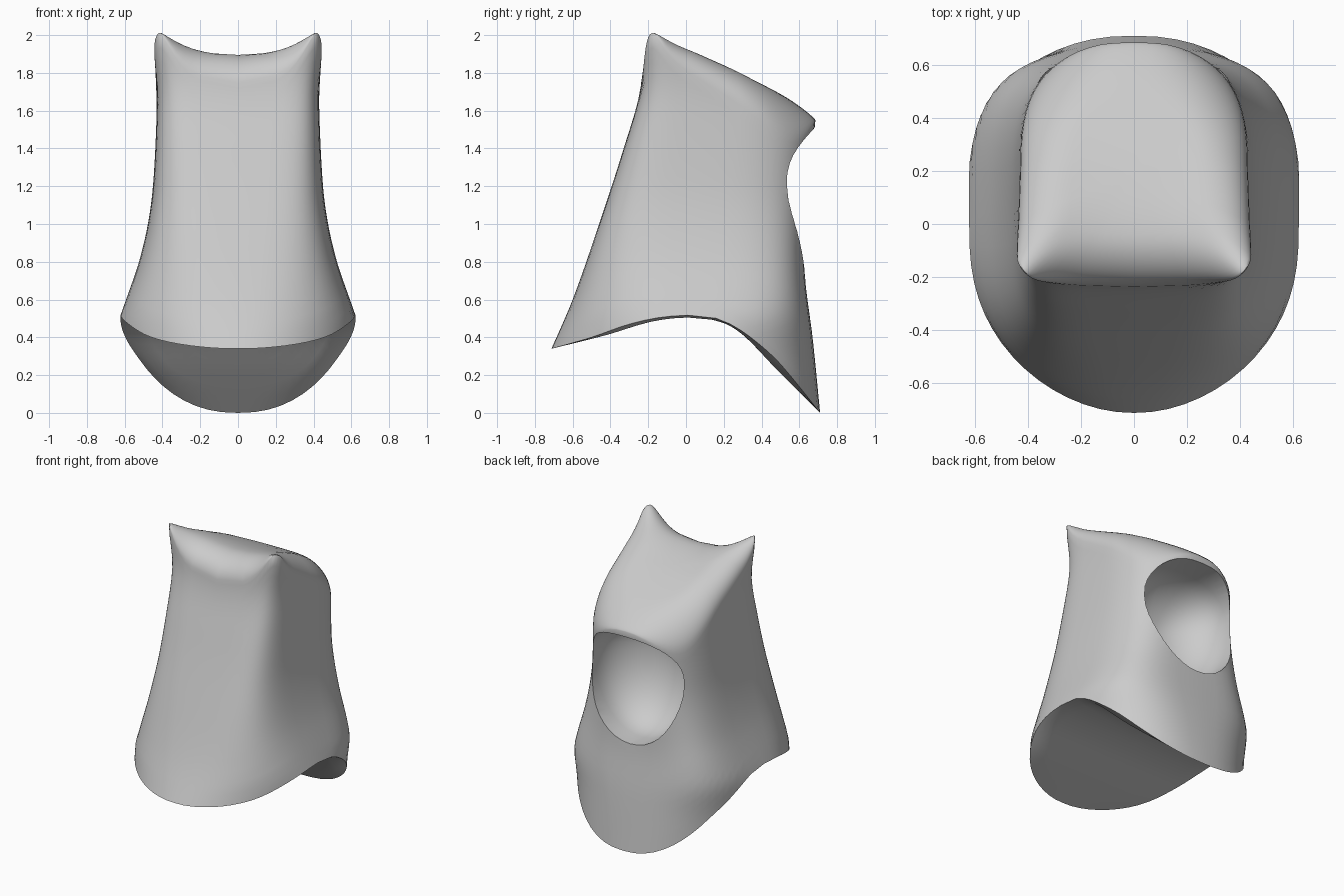
import bpy, bmesh, math

if "Cube" in bpy.data.objects:
    bpy.data.objects.remove(bpy.data.objects["Cube"])

SEG, LEVELS, CAP, UNDER_RINGS = 64, 22, 16, 10


def interp(x, pts):
    """Smooth (Catmull-Rom style) interpolation through a short profile."""
    if x <= pts[0][0]:
        return pts[0][1]
    if x >= pts[-1][0]:
        return pts[-1][1]
    for i in range(len(pts) - 1):
        (x0, y0), (x1, y1) = pts[i], pts[i + 1]
        if x <= x1:
            xa, ya = pts[max(i - 1, 0)]
            xb, yb = pts[min(i + 2, len(pts) - 1)]
            h = x1 - x0
            m0, m1 = (y1 - ya) / (x1 - xa) * h, (yb - y0) / (xb - x0) * h
            t = (x - x0) / h
            return (y0 * (2*t**3 - 3*t*t + 1) + m0 * (t**3 - 2*t*t + t)
                    + y1 * (3*t*t - 2*t**3) + m1 * (t**3 - t*t))


def power(v, n):
    return math.copysign(abs(v) ** (2 / n), v)


def material(name, rgb):
    mat = bpy.data.materials.new(name)
    mat.use_nodes = True
    mat.diffuse_color = (*rgb, 1)
    mat.node_tree.nodes["Principled BSDF"].inputs["Base Color"].default_value = (*rgb, 1)
    return mat


def bridge(bm, rings):
    for lo, hi in zip(rings, rings[1:]):
        for i in range(len(lo)):
            k = (i + 1) % len(lo)
            bm.faces.new((lo[i], lo[k], hi[k], hi[i]))


def fan(bm, ring, point):
    centre = bm.verts.new(point)
    for i in range(len(ring)):
        bm.faces.new((ring[i], ring[(i + 1) % len(ring)], centre))


def finish(bm, name):
    bmesh.ops.recalc_face_normals(bm, faces=bm.faces[:])
    mesh = bpy.data.meshes.new(name)
    bm.to_mesh(mesh)
    bm.free()
    obj = bpy.data.objects.new(name, mesh)
    bpy.context.collection.objects.link(obj)
    return obj


# Profiles by height: half width, front and back depth, squareness of front and back
WIDTH = [(.3, .63), (.5, .625), (.6, .592), (.8, .524), (1, .477), (1.2, .45), (1.6, .43), (1.75, .432), (1.97, .458)]
FRONT = [(.3, -.73), (.6, -.6), (1, -.46), (1.4, -.33), (1.72, -.24), (2, -.23)]
BACK = [(0, .71), (.4, .67), (.72, .63), (1, .63), (1.25, .65), (1.53, .685)]
FRONT_POWER = [(.34, 2.05), (.6, 2.6), (1, 3.8), (1.5, 5.2), (1.9, 6.6)]
BACK_POWER = [(0, 2.35), (.35, 2.8), (.7, 3.6), (1.2, 3), (1.6, 2.5)]
# Profiles by depth: bottom rim, underside between the rims, ridge of the top
RIM = [(-.71, .34), (-.5, .4), (-.3, .47), (-.1, .51), (.12, .51), (.27, .45), (.45, .31), (.55, .2), (.71, 0)]
UNDER = [(-.71, .34), (-.43, .41), (-.15, .49), (.1, .5), (.27, .44), (.48, .23), (.71, 0)]
RIDGE = [(-.23, 1.9), (0, 1.89), (.2, 1.83), (.4, 1.74), (.55, 1.66), (.69, 1.57)]


def section(a, z):
    """Point of the rounded cross-section at angle a and height z."""
    c, s = math.cos(a), math.sin(a)
    n = interp(z, FRONT_POWER if s < 0 else BACK_POWER)
    w, f, b = interp(z, WIDTH), interp(z, FRONT), interp(z, BACK)
    return w * power(c, n), (f + b) / 2 + (b - f) / 2 * power(s, n)


def top_height(x, y):
    """Sloping top with a raised point at each front corner."""
    ear = max(0, 1 - (y + .2) / .7)
    return interp(y, RIDGE) + .17 * (min(abs(x), .44) / .43) ** 2.2 * min(ear, 1) ** 1.8


def solve(a, height, z):
    for _ in range(14):
        z = .5 * z + .5 * height(*section(a, z))
    return z


def edge_radius(a):
    """Soft sides, front and back corners, tight at the two points and the brim."""
    if math.sin(a) < 0:
        return .04 + .14 * math.cos(2 * a) ** 2
    return .025 + .155 * math.cos(a) ** 2 + .12 * math.sin(2 * a) ** 2


# Hood: underside rings, wall rings up from the rim, then rings over the top
bm = bmesh.new()
under = [[] for _ in range(UNDER_RINGS)]
wall = [[] for _ in range(LEVELS + CAP)]
for i in range(SEG):
    a = 2 * math.pi * i / SEG
    r = edge_radius(a)
    low = solve(a, lambda x, y: interp(y, RIM), .4)
    high = solve(a, lambda x, y: top_height(x, y) - r, 1.7)
    x, y = section(a, low)
    for j in range(UNDER_RINGS):
        s = (j + 1) / (UNDER_RINGS + 1)
        under[j].append(bm.verts.new((x * s, y * s, interp(y * s, UNDER))))
    for j in range(LEVELS):
        z = low + (high - low) * j / (LEVELS - 1)
        x, y = section(a, z)
        wall[j].append(bm.verts.new((x, y, z)))
    for j in range(CAP):
        s = 1 - ((j + 1) / (CAP + 1)) ** 1.8
        px, py = x * s, .2 + (y - .2) * s
        u = max(0, (s - .55) / .45)
        z = top_height(px, py) - r * (1 - math.sqrt(1 - u * u))
        wall[LEVELS + j].append(bm.verts.new((px, py, z)))
bridge(bm, under + wall)
fan(bm, under[0], (0, 0, interp(0, UNDER)))
fan(bm, wall[-1], (0, .2, top_height(0, .2)))
hood = finish(bm, "hood")
hood.data.materials.append(material("light_grey", (.6, .6, .6)))

# Cutter for the face recess: flat-topped oval ending in a rounded bowl
bm = bmesh.new()
steps = [(1, 1)] + [(math.cos(t * math.pi / 20), .5 - .32 * math.sin(t * math.pi / 20)) for t in range(10)]
rings = []
for scale, depth in steps:
    ring = []
    for i in range(40):
        a = 2 * math.pi * i / 40
        c, s = math.cos(a), math.sin(a)
        n, reach = (2.5, .31) if s > 0 else (2.05, .47)
        ring.append(bm.verts.new((.36 * scale * power(c, n), depth, 1.2 + reach * scale * power(s, n))))
    rings.append(ring)
bridge(bm, rings)
bm.faces.new(rings[0])
fan(bm, rings[-1], (0, .18, 1.2))
cutter = finish(bm, "face_recess_cutter")
cutter.hide_render = True

# Cut the recess and smooth the shading
cut = hood.modifiers.new("face_recess", 'BOOLEAN')
cut.operation = 'DIFFERENCE'
cut.solver = 'EXACT'
cut.object = cutter
bpy.ops.object.select_all(action='DESELECT')
hood.select_set(True)
bpy.context.view_layer.objects.active = hood
bpy.ops.object.modifier_apply(modifier="face_recess")
bpy.data.objects.remove(cutter)
bpy.ops.object.shade_smooth_by_angle(angle=math.radians(50))
